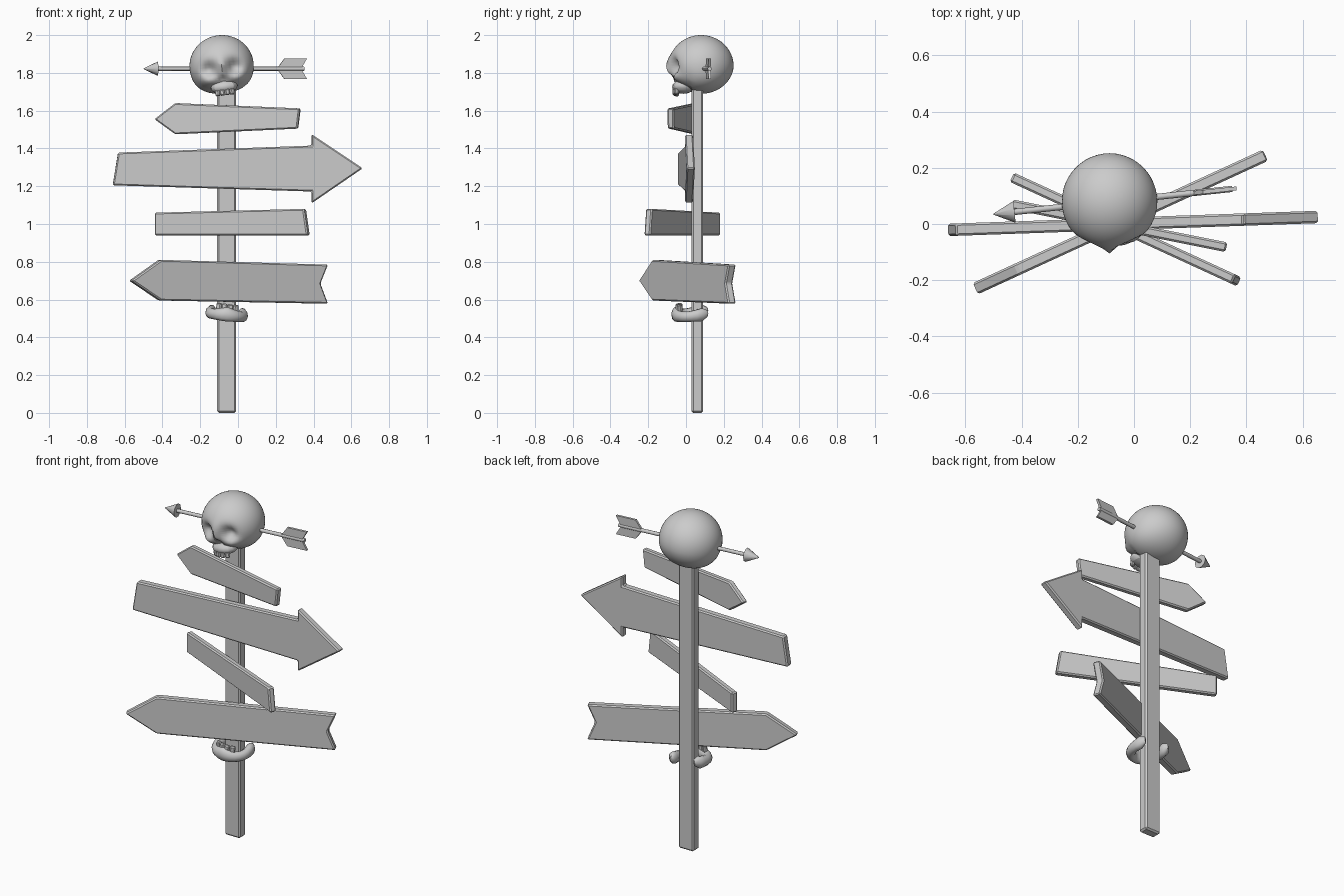
import bpy, bmesh
from math import sin, cos, pi, atan, atan2, exp, radians, hypot
from mathutils import Matrix, Vector

default = bpy.data.objects.get("Cube")
if default:
    bpy.data.objects.remove(default)

GREY = (0.6, 0.6, 0.6, 1)
mat = bpy.data.materials.new("plain grey")
mat.use_nodes = True
mat.diffuse_color = GREY
mat.node_tree.nodes["Principled BSDF"].inputs["Base Color"].default_value = GREY


def finish(name, bm, matrix, bevel=0, smooth=None, subdiv=0):
    """Turn a bmesh into a placed, shaded object."""
    bmesh.ops.recalc_face_normals(bm, faces=bm.faces)
    mesh = bpy.data.meshes.new(name)
    bm.to_mesh(mesh)
    bm.free()
    mesh.materials.append(mat)
    ob = bpy.data.objects.new(name, mesh)
    bpy.context.collection.objects.link(ob)
    ob.matrix_world = matrix
    if bevel:
        mod = ob.modifiers.new("edge bevel", "BEVEL")
        mod.width, mod.segments = bevel, 1
    if subdiv:
        mod = ob.modifiers.new("rounding", "SUBSURF")
        mod.levels = mod.render_levels = subdiv
    if smooth:
        bpy.ops.object.select_all(action="DESELECT")
        ob.select_set(True)
        bpy.context.view_layer.objects.active = ob
        bpy.ops.object.shade_smooth_by_angle(angle=radians(smooth))
    return ob


def box(name, size, matrix, **kw):
    bm = bmesh.new()
    bmesh.ops.create_cube(bm, size=1)
    bmesh.ops.scale(bm, vec=size, verts=bm.verts)
    return finish(name, bm, matrix, **kw)


def plate(name, outline, thick, matrix, stretch=1, **kw):
    """Extrude an (x, z) outline to both sides of its own plane."""
    bm = bmesh.new()
    face = bm.faces.new([bm.verts.new((x * stretch, -thick / 2, z)) for x, z in outline])
    ext = bmesh.ops.extrude_face_region(bm, geom=[face])
    verts = [v for v in ext["geom"] if isinstance(v, bmesh.types.BMVert)]
    bmesh.ops.translate(bm, vec=(0, thick, 0), verts=verts)
    return finish(name, bm, matrix, **kw)


def sign(name, outline, y, slope, thick):
    """A board turned about the post; the outline is its front projection."""
    turn = atan(slope)
    shifted = [(x - POST_X, z) for x, z in outline]
    matrix = Matrix.Translation((POST_X, y, 0)) @ Matrix.Rotation(turn, 4, "Z")
    plate(name, shifted, thick, matrix, 1 / cos(turn), bevel=0.007)


# post
POST_X, POST_Y = -0.06, 0.06
box("post", (0.1, 0.06, 1.74), Matrix.Translation((POST_X, POST_Y, 0.87)), bevel=0.009)

# sign boards, from the top down
sign("top_sign", [(-0.44, 1.555), (-0.33, 1.64), (0.33, 1.612), (0.317, 1.505),
                  (-0.33, 1.475)], -0.005, -0.2, 0.035)
sign("large_arrow_sign", [(-0.635, 1.378), (0.39, 1.415), (0.39, 1.475), (0.66, 1.295),
                          (0.39, 1.11), (0.39, 1.172), (-0.663, 1.205)], 0.0, 0.035, 0.044)
sign("plain_sign", [(-0.435, 1.06), (0.355, 1.08), (0.375, 0.94), (-0.435, 0.94)],
     -0.006, -0.46, 0.036)
sign("lower_sign", [(-0.57, 0.7), (-0.415, 0.81), (0.47, 0.785), (0.43, 0.685),
                    (0.47, 0.578), (-0.415, 0.595)], 0.002, 0.46, 0.044)

# skull: a sphere with a boxy cheek line, dented sockets and a nose hole
HEAD = Matrix.Translation((-0.087, 0.08, 1.837)) @ Matrix.Rotation(radians(-7), 4, "Y")


def bump(x, z, cx, cz, wx, wz):
    return exp(-((x - cx) / wx) ** 2 - ((z - cz) / wz) ** 2)


bm = bmesh.new()
bmesh.ops.create_uvsphere(bm, u_segments=48, v_segments=32, radius=1)
for v in bm.verts:
    x, y, z = v.co
    if z < 0:                                   # fuller cheeks, flatter base
        x *= 1 + 0.22 * z * z
        z = -abs(z) ** 1.05 * (0.9 if y > -0.3 else 0.85)
    p = Vector((x * 0.17, y * 0.172, z * 0.163))
    if y < 0:
        face = min(1, -y * 2)
        for side in (-1, 1):
            p.y += face * 0.05 * bump(p.x, p.z, side * 0.067, -0.012, 0.036, 0.04)
            p.y -= face * 0.022 * bump(p.x, p.z, side * 0.08, -0.07, 0.035, 0.03)
        p.y += face * 0.025 * bump(p.x, p.z, 0, -0.07, 0.016, 0.02)
        p.y -= face * 0.016 * bump(p.x, p.z, 0, -0.005, 0.02, 0.05)
    v.co = p
finish("skull", bm, HEAD, smooth=60)

# upper jaw and its teeth
box("upper_jaw", (0.17, 0.14, 0.085), HEAD @ Matrix.Translation((0, -0.095, -0.112)),
    subdiv=2, smooth=60)
for i in range(4):
    a = (i - 1.5) * 0.35
    box(f"upper_tooth_{i + 1}", (0.026, 0.022, 0.034),
        HEAD @ Matrix.Translation((0.075 * sin(a), -0.07 - 0.07 * cos(a), -0.14))
        @ Matrix.Rotation(a, 4, "Z"), bevel=0.006)

# arrow through the skull
tip, tail = Vector((-0.5, 0.035, 1.822)), Vector((0.35, 0.125, 1.822))
way = tail - tip
ARROW = Matrix.Translation(tip) @ Matrix.Rotation(atan2(way.y, way.x), 4, "Z")


def cone(name, x0, x1, r0, r1, sides):
    bm = bmesh.new()
    bmesh.ops.create_cone(bm, cap_ends=True, segments=sides, radius1=r0, radius2=r1,
                          depth=x1 - x0)
    matrix = ARROW @ Matrix.Translation(((x0 + x1) / 2, 0, 0)) @ Matrix.Rotation(pi / 2, 4, "Y")
    finish(name, bm, matrix, smooth=50)


cone("arrow_head", 0, 0.075, 0.002, 0.039, 10)
cone("arrow_shaft", 0.07, way.length, 0.011, 0.011, 8)
for name, s in (("upper_feather", 1), ("lower_feather", -1)):
    plate(name, [(0.71, 0), (0.75, s * 0.055), (0.87, s * 0.055), (0.838, 0)], 0.014, ARROW)

# loose lower jaw hung around the post, open at the back
JAW = Matrix.Translation((POST_X, 0.04, 0.522)) @ Matrix.Rotation(radians(6), 4, "Y")
bm = bmesh.new()
rings = []
STEPS, SIDES = 18, 10
for i in range(STEPS + 1):
    t = i / STEPS * 2 - 1                       # -1 right end, 0 chin, 1 left end
    a = t * radians(125)
    centre = Vector((0.088 * sin(a), -0.092 * cos(a) * (1 if abs(a) < pi / 2 else 1.35), 0))
    out = Vector((sin(a), -cos(a), 0))
    end = 0.45 if abs(t) == 1 else 1
    height = (0.04 - 0.012 * sin(pi * abs(t))) * end
    rise = 0.012 * t * t - 0.008 * sin(pi * abs(t))
    rings.append([bm.verts.new(centre + out * (0.026 * end * cos(b)) +
                               Vector((0, 0, rise + height * sin(b))))
                  for b in (2 * pi * k / SIDES for k in range(SIDES))])
for r, s in zip(rings, rings[1:]):
    for k in range(SIDES):
        n = (k + 1) % SIDES
        bm.faces.new((r[k], r[n], s[n], s[k]))
bm.faces.new(rings[0])
bm.faces.new(rings[-1])
finish("lower_jaw", bm, JAW, smooth=60)

# lower teeth
for i in range(4):
    a = (i - 1.5) * 0.36
    box(f"lower_tooth_{i + 1}", (0.03, 0.022, 0.04),
        JAW @ Matrix.Translation((0.085 * sin(a), -0.085 * cos(a), 0.035))
        @ Matrix.Rotation(a, 4, "Z"), bevel=0.006)
